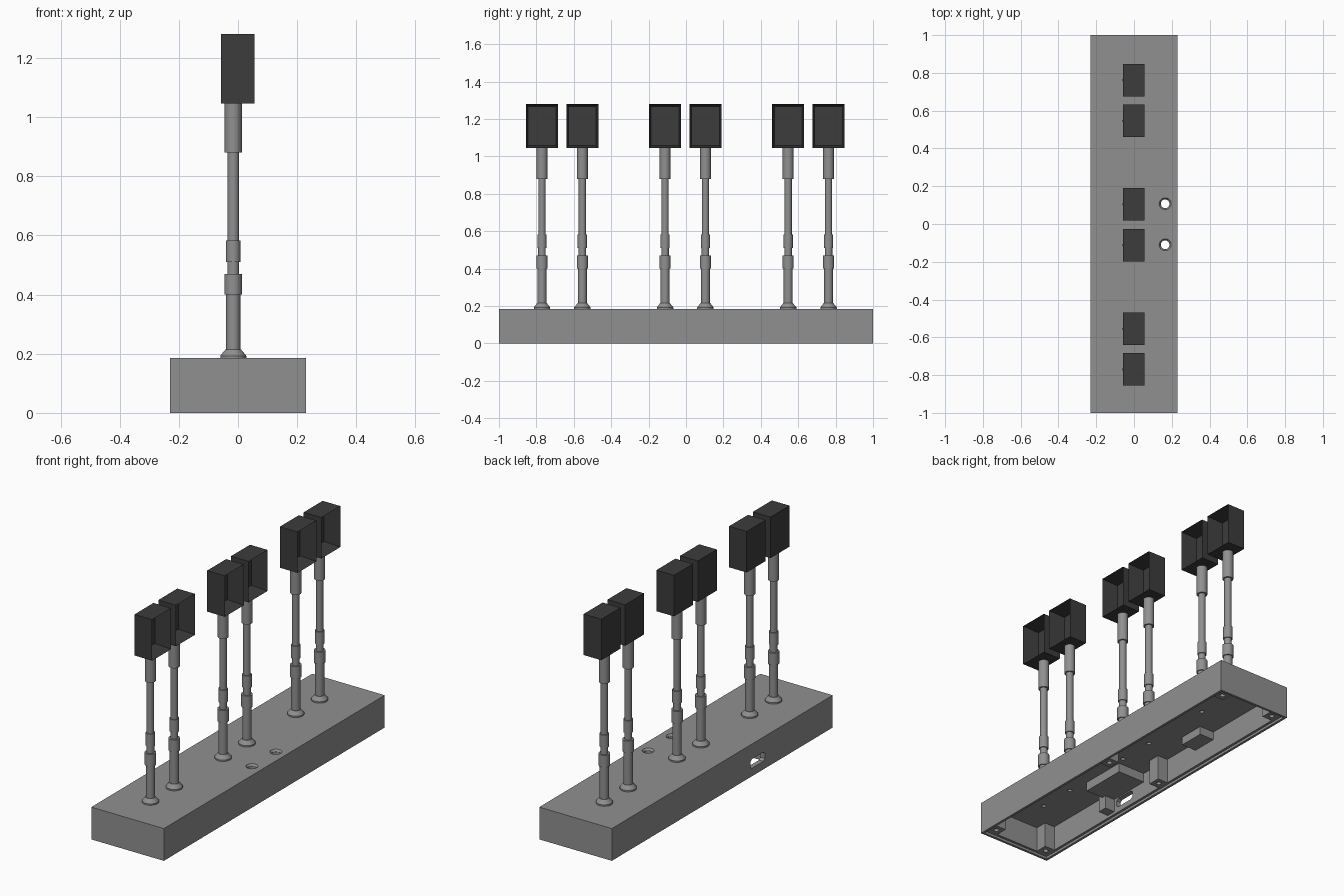
import bpy, bmesh, math
from mathutils import Matrix, Vector

if "Cube" in bpy.data.objects:
    bpy.data.objects.remove(bpy.data.objects["Cube"])


def material(name, value):
    m = bpy.data.materials.new(name)
    m.diffuse_color = (value, value, value, 1)
    m.use_nodes = True
    m.node_tree.nodes["Principled BSDF"].inputs["Base Color"].default_value = m.diffuse_color
    return m


GREY = material("mid grey", 0.28)
DARK = material("charcoal", 0.045)


def finish(name, bm, mat):
    bmesh.ops.recalc_face_normals(bm, faces=bm.faces[:])
    me = bpy.data.meshes.new(name)
    bm.to_mesh(me)
    bm.free()
    me.materials.append(mat)
    ob = bpy.data.objects.new(name, me)
    bpy.context.collection.objects.link(ob)
    return ob


def add_box(bm, lo, hi):
    lo, hi = Vector(lo), Vector(hi)
    mat = Matrix.Translation((lo + hi) / 2) @ Matrix.Diagonal((*(hi - lo), 1))
    return bmesh.ops.create_cube(bm, size=1, matrix=mat)["verts"]


def add_rod(bm, x, y, z0, z1, r0, r1=None, sides=32):
    bmesh.ops.create_cone(bm, cap_ends=True, segments=sides, radius1=r0,
                          radius2=r0 if r1 is None else r1, depth=z1 - z0,
                          matrix=Matrix.Translation((x, y, (z0 + z1) / 2)))


def cut(ob, bm):
    cutter = finish("cutter", bm, GREY)
    cutter.hide_render = True
    mod = ob.modifiers.new("cut", "BOOLEAN")
    mod.operation, mod.solver, mod.object = "DIFFERENCE", "EXACT", cutter
    bpy.context.view_layer.objects.active = ob
    bpy.ops.object.modifier_apply(modifier=mod.name)
    bpy.data.objects.remove(cutter)


def smooth(ob):
    bpy.ops.object.select_all(action="DESELECT")
    ob.select_set(True)
    bpy.context.view_layer.objects.active = ob
    bpy.ops.object.shade_smooth_by_angle(angle=math.radians(30))


POST_X = -0.016
POST_YS = [c + s for c in (-0.662, -0.004, 0.654) for s in (-0.108, 0.108)]
TOP, CEIL = 0.185, 0.157

# Hollow base, open underneath with a stepped lip
bm = bmesh.new()
add_box(bm, (-0.23, -1, 0), (0.23, 1, TOP))
base = finish("base", bm, GREY)
for inset, top in ((0.014, 0.014), (0.028, CEIL)):
    bm = bmesh.new()
    add_box(bm, (inset - 0.23, inset - 1, -0.1), (0.23 - inset, 1 - inset, top))
    cut(base, bm)

# Countersunk button holes and cable holes under the posts
bm = bmesh.new()
for y in (-0.11, 0.107):
    add_rod(bm, 0.165, y, 0.1, 0.2, 0.023)
for y in POST_YS:
    add_rod(bm, POST_X, y, 0.1, 0.2, 0.012, sides=16)
cut(base, bm)
bm = bmesh.new()
for y in (-0.11, 0.107):
    add_rod(bm, 0.165, y, 0.174, 0.2, 0.024, 0.042)
cut(base, bm)

# Chamfered port in the left wall
bm = bmesh.new()
ring = []
for sy, sz in ((1, 1), (-1, 1), (-1, -1), (1, -1)):
    pts = [(sy * 0.065, sz * 0.015), (sy * 0.052, sz * 0.026)]
    ring += pts if sy * sz > 0 else pts[::-1]
face = bm.faces.new([bm.verts.new((-0.3, -0.32 + y, 0.072 + z)) for y, z in ring])
side = bmesh.ops.extrude_face_region(bm, geom=[face])
bmesh.ops.translate(bm, vec=(0.12, 0, 0),
                    verts=[g for g in side["geom"] if isinstance(g, bmesh.types.BMVert)])
cut(base, bm)

# Screw bosses inside the base
bm, holes = bmesh.new(), bmesh.new()
for sx in (-1, 1):
    for y in (-0.94, 0, 0.94):
        x = sx * 0.172
        add_box(bm, (x - 0.034, y - 0.036, 0.014), (x + 0.034, y + 0.036, 0.165))
        add_rod(holes, x, y, -0.1, 0.12, 0.014, sides=16)
bosses = finish("screw_bosses", bm, GREY)
cut(bosses, holes)

# Electronics mounts inside the base
bm = bmesh.new()
add_box(bm, (-0.205, -0.43, 0.105), (-0.03, -0.16, 0.165))
add_box(bm, (-0.205, -0.46, 0.03), (-0.14, -0.405, 0.164))
add_box(bm, (-0.205, 0.27, 0.11), (-0.11, 0.42, 0.165))
finish("inner_mounts", bm, GREY)

# Stepped posts: (radius, height) profile turned around the axis
PROFILE = [(0.044, TOP - 0.002), (0.044, 0.193), (0.026, 0.215), (0.024, 0.215),
           (0.024, 0.4), (0.03, 0.4), (0.03, 0.47), (0.02, 0.47), (0.02, 0.51),
           (0.025, 0.51), (0.025, 0.583), (0.0195, 0.583), (0.0195, 0.88),
           (0.029, 0.88), (0.029, 1.05)]


def lathe(name, y, sides=32):
    bm = bmesh.new()
    rings = [[bm.verts.new((POST_X + r * math.cos(i * math.tau / sides),
                            y + r * math.sin(i * math.tau / sides), z))
              for i in range(sides)] for r, z in PROFILE]
    for a, b in zip(rings, rings[1:]):
        for i in range(sides):
            j = (i + 1) % sides
            bm.faces.new((a[i], a[j], b[j], b[i]))
    bm.faces.new(rings[0])
    bm.faces.new(rings[-1])
    smooth(finish(name, bm, GREY))


# Signal housing: box open to the right
def housing(name, y):
    bm = bmesh.new()
    add_box(bm, (-0.057, y - 0.086, 1.045), (0.055, y + 0.086, 1.28))
    front = max(bm.faces, key=lambda f: f.calc_center_median().x)
    bmesh.ops.inset_region(bm, faces=[front], thickness=0.017)
    bmesh.ops.translate(bm, verts=front.verts[:], vec=(-0.095, 0, 0))
    finish(name, bm, DARK)


for n, y in enumerate(POST_YS, 1):
    lathe(f"post_{n}", y)
    housing(f"housing_{n}", y)
